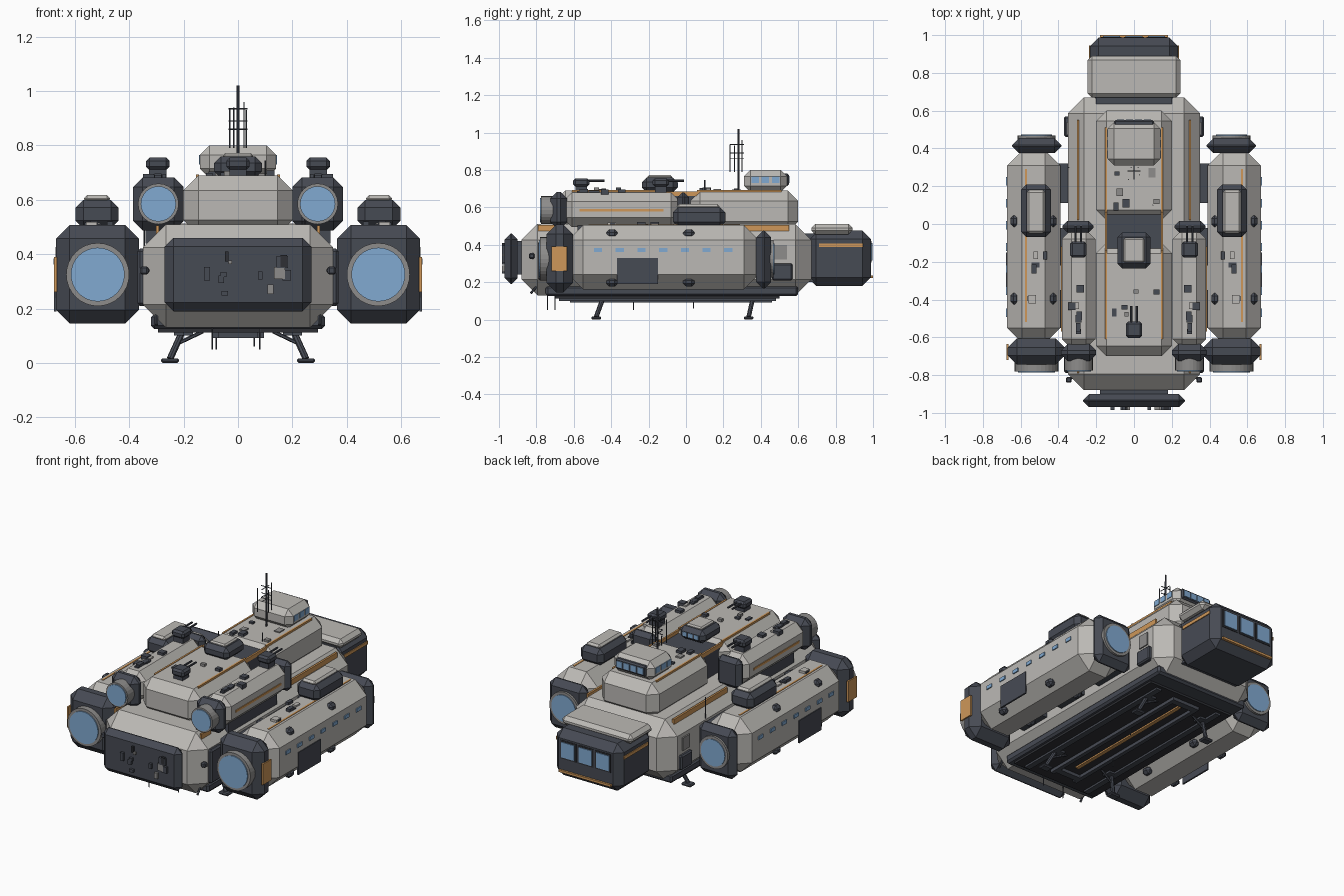
import bpy, bmesh, math, random
from mathutils import Vector

if "Cube" in bpy.data.objects:
    bpy.data.objects.remove(bpy.data.objects["Cube"])

random.seed(4)

def material(name, c):
    m = bpy.data.materials.new(name)
    m.diffuse_color = (*c, 1)
    m.use_nodes = True
    m.node_tree.nodes["Principled BSDF"].inputs["Base Color"].default_value = m.diffuse_color
    return m

GREY = material("hull grey", (0.50, 0.485, 0.46))
DARK = material("dark slate", (0.062, 0.069, 0.088))
BLUE = material("window blue", (0.22, 0.40, 0.64))
ORANGE = material("orange trim", (0.62, 0.31, 0.10))
MID = material("metal grey", (0.27, 0.265, 0.26))
BLACK = material("underside black", (0.028, 0.030, 0.036))

def finish(name, bm, mat):
    bmesh.ops.recalc_face_normals(bm, faces=bm.faces)
    me = bpy.data.meshes.new(name)
    bm.to_mesh(me)
    bm.free()
    me.materials.append(mat)
    ob = bpy.data.objects.new(name, me)
    bpy.context.collection.objects.link(ob)
    return ob

def box(name, x, y, z, mat, bevel=0, mirror=False):
    """Box from (min, max) ranges with chamfered edges, optionally on both sides."""
    for s in ((1, -1) if mirror else (1,)):
        bm = bmesh.new()
        bmesh.ops.create_cube(bm, size=1)
        for v in bm.verts:
            v.co = Vector((s * (x[0] + x[1]) / 2 + v.co.x * (x[1] - x[0]),
                           (y[0] + y[1]) / 2 + v.co.y * (y[1] - y[0]),
                           (z[0] + z[1]) / 2 + v.co.z * (z[1] - z[0])))
        if bevel:
            bmesh.ops.bevel(bm, geom=bm.edges[:], offset=bevel, segments=1, affect='EDGES')
        finish(name + ("" if not mirror else "_right" if s > 0 else "_left"), bm, mat)

def rod(name, a, b, r, mat, sides=8, mirror=False):
    """Cylinder between two points."""
    for s in ((1, -1) if mirror else (1,)):
        p, q = Vector((a[0] * s, a[1], a[2])), Vector((b[0] * s, b[1], b[2]))
        d = q - p
        bm = bmesh.new()
        bmesh.ops.create_cone(bm, cap_ends=True, segments=sides, radius1=r, radius2=r, depth=d.length)
        bm.transform(d.to_track_quat('Z', 'Y').to_matrix().to_4x4())
        bmesh.ops.translate(bm, verts=bm.verts, vec=(p + q) / 2)
        finish(name, bm, mat)

def scatter(name, n, x, y, z, mirror=False):
    """Small random equipment boxes standing on a deck."""
    for i in range(n):
        cx, cy = random.uniform(*x), random.uniform(*y)
        w, l = random.uniform(.01, .022), random.uniform(.01, .025)
        box(f"{name}_{i}", (cx - w, cx + w), (cy - l, cy + l), (z - .01, z + random.uniform(.006, .018)),
            random.choice((DARK, DARK, MID, GREY)), 0, mirror)

# Main hull and stern plate
box("main_hull", (-.35, .35), (-.88, .67), (.13, .51), GREY, .085)
box("stern_mount", (-.18, .18), (-.91, -.86), (.24, .42), DARK)
box("stern_plate", (-.27, .27), (-.97, -.90), (.19, .46), DARK, .032)
for i in range(12):
    cx, cz = random.uniform(-.12, .18), random.uniform(.24, .40)
    w, h = random.uniform(.006, .022), random.uniform(.006, .025)
    box(f"stern_fitting_{i}", (cx - w, cx + w), (-.985, -.965), (cz - h, cz + h), random.choice((DARK, BLACK, MID)))
box("hull_stripe_fore", (.29, .302), (.02, .55), (.47, .505), ORANGE, 0, True)
box("hull_stripe_aft", (.29, .302), (-.79, -.70), (.47, .505), ORANGE, 0, True)

# Upper deck in two blocks with a dark joint
box("upper_deck_aft", (-.2, .2), (-.70, -.10), (.47, .69), GREY, .055)
box("upper_deck_fore", (-.2, .2), (.02, .60), (.47, .69), GREY, .055)
box("deck_joint", (-.15, .15), (-.14, .06), (.48, .665), DARK)
box("deck_stripe_aft", (.143, .154), (-.61, -.14), (.67, .693), ORANGE, 0, True)
box("deck_stripe_joint", (.143, .154), (-.14, .06), (.66, .685), ORANGE, 0, True)
box("deck_stripe_fore", (.143, .154), (.06, .51), (.67, .693), ORANGE, 0, True)
scatter("deck_fitting", 6, (-.12, .12), (.08, .28), .69)
scatter("deck_fitting_aft", 5, (-.12, .12), (-.48, -.27), .69)

# Bridge with windows
box("bridge", (-.14, .14), (.31, .54), (.68, .80), GREY, .035)
box("bridge_window_frame", (-.105, .105), (.52, .55), (.715, .78), DARK, .008)
for i in range(4):
    x = -.072 + i * .048
    box(f"bridge_window_{i}", (x - .019, x + .019), (.545, .554), (.73, .768), BLUE)
for i in range(3):
    y = .37 + i * .055
    box(f"bridge_side_window_{i}", (.135, .144), (y - .02, y + .02), (.73, .765), BLUE, 0, True)

# Antenna cluster
rod("mast", (0, .28, .69), (0, .28, 1.02), .005, DARK)
for x, y, top in ((-.03, .235, .935), (.022, .30, .96), (-.015, .30, .94), (.03, .26, .93)):
    rod("mast_side", (x, y, .79), (x, y, top), .003, DARK, 6)
for z in (.86, .89, .935):
    rod("mast_crossbar", (-.035, .28, z), (.035, .28, z), .0025, DARK, 6)
    rod("mast_crossbar", (0, .235, z), (0, .31, z), .0025, DARK, 6)

# Deck cabin
box("deck_cabin", (-.088, .088), (-.235, -.045), (.68, .76), DARK, .025)
box("deck_cabin_roof", (-.055, .055), (-.205, -.075), (.75, .772), GREY, .008)
for x in (-.04, 0, .04):
    box("deck_cabin_window", (x - .015, x + .015), (-.05, -.042), (.705, .733), BLUE)

# Gun turrets on the upper deck and upper engines
def turret(name, x, y, mirror=False):
    box(name + "_base", (x - .032, x + .032), (y - .032, y + .032), (.67, .715), DARK, 0, mirror)
    box(name + "_head", (x - .043, x + .043), (y - .043, y + .043), (.71, .755), DARK, .012, mirror)
    for d in (-.015, .015):
        rod(name + "_barrel", (x + d, y + .03, .742), (x + d, y + .125, .742), .006, DARK, 8, mirror)
turret("centre_turret", 0, -.56)
turret("engine_turret", .295, -.135, True)

# Upper engines
UX, UZ = .293, .585
box("upper_engine", (.205, .382), (-.66, -.03), (.495, .68), GREY, .05, True)
box("upper_engine_aft_collar", (.2, .386), (-.725, -.635), (.487, .682), DARK, .035, True)
box("upper_engine_fore_collar", (.215, .378), (-.045, .015), (.495, .68), DARK, .025, True)
rod("upper_engine_ring", (UX, -.775, UZ), (UX, -.71, UZ), .075, MID, 24, True)
rod("upper_engine_glow", (UX, -.781, UZ), (UX, -.77, UZ), .065, BLUE, 24, True)
box("upper_engine_stripe", (.375, .386), (-.57, -.12), (.578, .592), ORANGE, 0, True)
for y in (-.48, -.39, -.30):
    box("upper_engine_window", (.362, .379), (y - .022, y + .022), (.612, .63), BLUE, 0, True)
scatter("upper_engine_fitting", 7, (.26, .33), (-.58, -.22), .68, True)
box("upper_engine_pylon", (.24, .34), (-.58, -.1), (.44, .52), DARK, 0, True)

# Large side nacelles
NX, NZ = .516, .325
box("nacelle", (.39, .672), (-.63, .39), (.162, .505), GREY, .08, True)
box("nacelle_aft_collar", (.365, .669), (-.745, -.605), (.145, .507), DARK, .05, True)
box("nacelle_fore_collar", (.385, .645), (.375, .455), (.165, .475), DARK, .036, True)
rod("nacelle_aft_ring", (NX, -.78, NZ), (NX, -.73, NZ), .116, MID, 32, True)
rod("nacelle_aft_glow", (NX, -.786, NZ), (NX, -.77, NZ), .099, BLUE, 32, True)
rod("nacelle_fore_ring", (NX, .44, NZ), (NX, .468, NZ), .1, MID, 32, True)
rod("nacelle_fore_glow", (NX, .46, NZ), (NX, .473, NZ), .083, BLUE, 32, True)
box("nacelle_top_stripe", (.567, .578), (-.52, .29), (.49, .508), ORANGE, 0, True)
box("nacelle_side_panel", (.667, .677), (-.37, -.15), (.19, .33), DARK, 0, True)
box("nacelle_warning_panel", (.665, .676), (-.72, -.635), (.26, .39), ORANGE, 0, True)
for i in range(7):
    y = -.47 + i * .116
    box(f"nacelle_window_{i}", (.668, .678), (y - .022, y + .022), (.362, .384), BLUE, 0, True)
for y in (-.395, .015):
    for x in (.433, .63):
        for z in (.458, .2):
            box("thruster_block", (x - .024, x + .024), (y - .03, y + .03), (z - .024, z + .024), DARK, .016, True)
scatter("nacelle_fitting", 6, (.47, .56), (-.5, -.12), .505, True)

# Nacelle top housings
box("nacelle_housing", (.44, .597), (-.07, .21), (.495, .60), DARK, .028, True)
box("nacelle_housing_roof", (.47, .567), (-.05, .18), (.59, .617), GREY, .012, True)

# Pylons joining nacelles to the hull
for y0, y1 in ((.11, .32), (-.22, -.02), (-.55, -.35)):
    box("nacelle_pylon", (.30, .42), (y0, y1), (.24, .41), DARK, 0, True)
box("hull_side_locker", (.33, .37), (.46, .57), (.21, .30), DARK, .008, True)
box("hull_side_vent", (.33, .358), (.47, .54), (.32, .40), MID, 0, True)
box("stern_side_locker", (.335, .37), (-.79, -.68), (.21, .42), DARK, .01, True)

# Cockpit at the bow
box("cockpit_neck", (-.2, .2), (.60, .70), (.2, .46), DARK)
box("cockpit", (-.232, .232), (.65, .988), (.18, .475), DARK, .045)
box("cockpit_roof", (-.245, .245), (.67, .89), (.455, .512), GREY, .022)
box("cockpit_side_stripe", (.225, .237), (.71, .945), (.388, .408), ORANGE, 0, True)
box("cockpit_bow_stripe", (-.18, .18), (.98, 1.0), (.222, .236), ORANGE)
for x in (-.12, 0, .12):
    box("cockpit_window_frame", (x - .054, x + .054), (.98, .991), (.305, .42), BLACK)
    box("cockpit_window", (x - .045, x + .045), (.985, .996), (.315, .41), BLUE)

# Keel, belly rails and stripe
box("keel", (-.32, .32), (-.75, .60), (.125, .18), DARK, .012)
box("keel_plate", (-.295, .295), (-.70, .50), (.112, .14), BLACK)
box("keel_rail", (.2, .235), (-.68, .48), (.1, .13), DARK, 0, True)
box("belly_rail", (.07, .095), (-.62, .45), (.092, .13), DARK, 0, True)
box("belly_stripe", (-.012, .012), (-.5, .4), (.1, .109), ORANGE)
for y in (-.6, .42):
    box("belly_crossbeam", (-.095, .095), (y, y + .04), (.092, .13), DARK)

# Landing legs
for y, lean in ((-.44, -.04), (.36, -.025)):
    box("leg_hinge", (.165, .225), (y - .03, y + .03), (.1, .135), DARK, 0, True)
    rod("landing_leg", (.2, y, .125), (.25, y + lean, .015), .0125, DARK, 8, True)
    rod("leg_brace", (.13, y, .115), (.225, y + lean / 2, .07), .007, DARK, 6, True)
    box("landing_foot", (.217, .283), (y + lean - .026, y + lean + .026), (0, .017), DARK, .006, True)

# Thin sensor whips
for x, y, z0, z1 in ((-.095, -.74, .05, .15), (.08, -.70, .05, .15), (-.08, -.28, .05, .13), (.06, .04, .06, .13),
                     (.245, -.76, .48, .565), (.1, .1, .68, .745), (-.345, .3, .4, .56)):
    rod("sensor_whip", (x, y, z0), (x, y, z1), .003, DARK, 6)
rod("stern_sensor_arm", (.30, -.83, .14), (.30, -.78, .2), .006, DARK, 6, True)
box("stern_sensor", (.33, .36), (-.84, -.81), (.325, .355), DARK, .006, True)
rod("stern_sensor_stalk", (.3, -.80, .34), (.345, -.825, .34), .006, DARK, 6, True)
